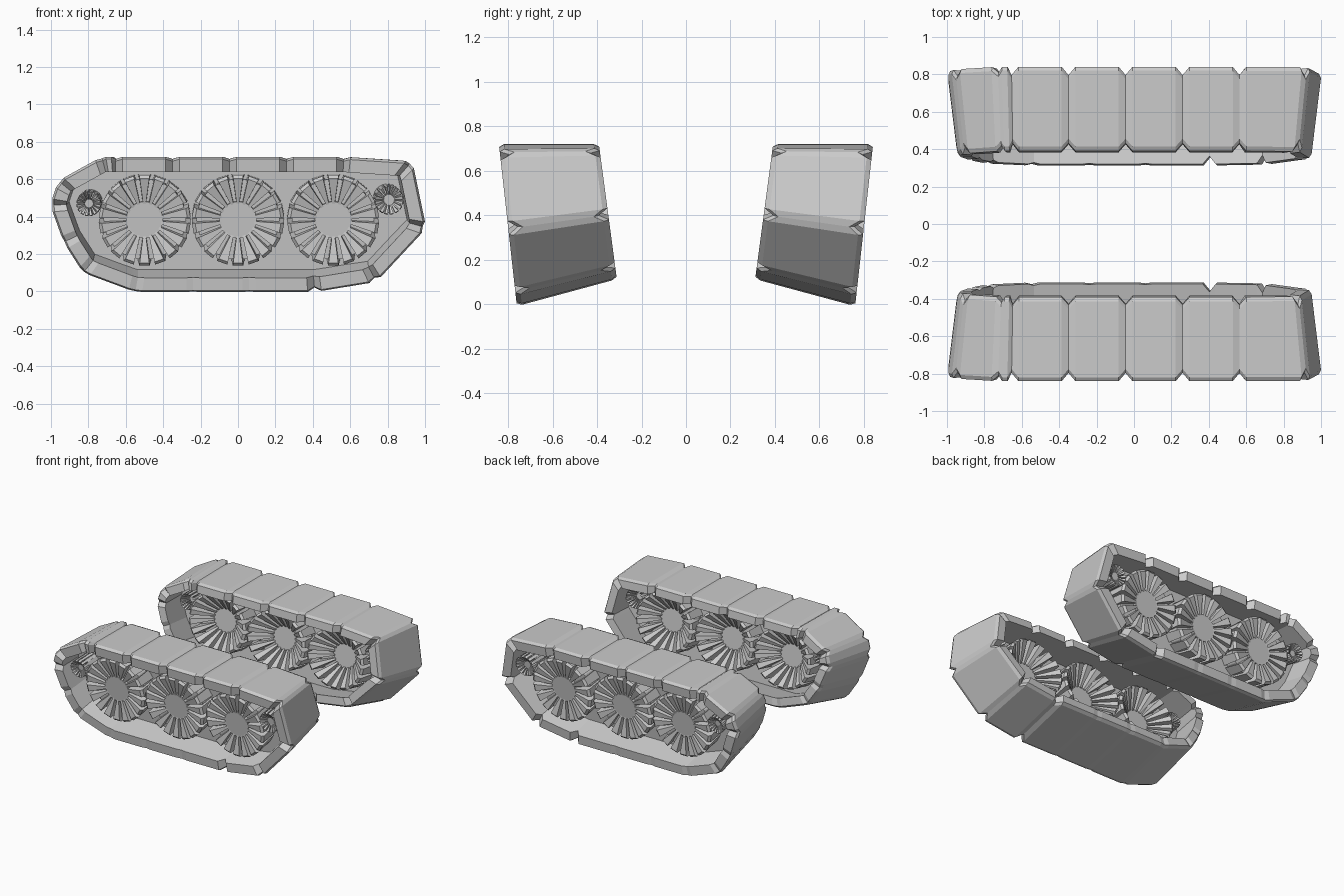
import bpy, bmesh, math
from mathutils import Vector

if "Cube" in bpy.data.objects:
    bpy.data.objects.remove(bpy.data.objects["Cube"])

TOP, WIDTH = 0.72, 0.45


def place(x, h, w):
    """Track space (length, height, across: +0.5 outer, -0.5 inner) to the leaning track."""
    inner, low = 0.5 - w, 1 - h / TOP
    end = max(0.0, (abs(x) - 0.6) / 0.4)
    x -= math.copysign(0.055 * inner * end, x)
    return Vector((x, 0.617 - 0.08 * low + w * WIDTH, h + 0.12 * inner * low))


def loft(bm, rings):
    """Skin equal-length rings of (x, h, w) points and cap both ends."""
    vs = [[bm.verts.new(place(*p)) for p in r] for r in rings]
    n = len(vs[0])
    for a, b in zip(vs, vs[1:]):
        for i in range(n):
            j = (i + 1) % n
            bm.faces.new((a[i], a[j], b[j], b[i]))
    bm.faces.new(vs[0])
    bm.faces.new(vs[-1][::-1])


def finish(bm, name):
    bmesh.ops.recalc_face_normals(bm, faces=bm.faces)
    me = bpy.data.meshes.new(name)
    bm.to_mesh(me)
    bm.free()
    ob = bpy.data.objects.new(name, me)
    bpy.context.collection.objects.link(ob)
    m = ob.modifiers.new("mirror", 'MIRROR')
    m.use_axis = (False, True, False)


# Outer seam points of the belt, clockwise from top left, with notch size at each seam
SEAMS = [(-0.655, 0.72, 1), (-0.35, 0.72, 1), (-0.045, 0.72, 1), (0.26, 0.72, 1),
         (0.565, 0.72, 1), (0.935, 0.695, 1), (1.01, 0.335, 1), (0.74, 0.045, 1),
         (0.41, -0.009, 1), (0.06, -0.009, 0.1), (-0.24, -0.009, 0.1), (-0.55, -0.009, 0.2),
         (-0.83, 0.095, 0.3), (-0.935, 0.26, 0.3), (-1.007, 0.46, 0.6), (-0.965, 0.59, 0.8),
         (-0.73, 0.72, 0.7)]
OUT = [Vector(s[:2]) for s in SEAMS]
N = len(OUT)


def offset(d):
    """Belt outline moved inward by d with mitred corners."""
    res = []
    for i, p in enumerate(OUT):
        a, b = (p - OUT[i - 1]).normalized(), (OUT[(i + 1) % N] - p).normalized()
        na, nb = Vector((a.y, -a.x)), Vector((b.y, -b.x))
        m = (na + nb).normalized()
        res.append(p + m * d / max(0.4, m.dot(na)))
    return res


INN, BEV = offset(0.082), offset(0.013)

# Belt plates with cut corners and shallow seam grooves
bm = bmesh.new()
for i in range(N):
    j = (i + 1) % N
    c = min(0.3, 0.037 / (OUT[j] - OUT[i]).length)
    rings = []
    for t, cut in ((0, SEAMS[i][2]), (c, 0), (1 - c, 0), (1, SEAMS[j][2])):
        hw = 0.5 - 0.095 * cut
        o, n, b = (l[i].lerp(l[j], t) for l in (OUT, INN, BEV))
        o, b = o.lerp(n, 0.16 * cut), b.lerp(n, 0.16 * cut)
        rings.append([(*n, -hw), (*b, -hw), (*o, -hw + 0.05), (*o, hw - 0.05), (*b, hw), (*n, hw)])
    loft(bm, rings)
finish(bm, "track_plates")

# Flat web closing the middle of the loop
bm = bmesh.new()
loft(bm, [[(*p, w) for p in offset(0.07)] for w in (0.04, 0.1)])
finish(bm, "centre_web")


def wheel(name, x, h, r, count, hub, deep):
    bm = bmesh.new()

    def ring(rad, w, n=count):
        return [(x + rad * math.cos(2 * math.pi * k / n), h + rad * math.sin(2 * math.pi * k / n), w)
                for k in range(n)]
    # core and hub: shallow dish outside, deep dish inside
    loft(bm, [ring(r * 0.9, 0.0), ring(r * 0.9, 0.31)])
    loft(bm, [ring(hub, -0.03), ring(hub, 0.37)])
    # wedge blades fanning outward, standing proud toward the rim
    outside = ((hub * 0.9, 0.28, 0.37, 0.30), (r * 0.93, 0.0, 0.44, 0.40), (r, 0.02, 0.41, 0.42))
    inside = ((hub * 0.9, 0.03, -0.04, 0.26), (r * 0.93, 0.03, -deep, 0.36), (r, 0.03, -deep + 0.03, 0.40))
    for prof in (outside, inside):
        for k in range(count):
            a = 2 * math.pi * (k + 0.5) / count
            rings = []
            for rad, w0, w1, f in prof:
                d = f * 2 * math.pi / count
                quad = [(a - d, w0), (a + d, w0), (a + d * 0.8, w1), (a - d * 0.8, w1)]
                rings.append([(x + rad * math.cos(q), h + rad * math.sin(q), w) for q, w in quad])
            loft(bm, rings)
    finish(bm, name)


# Three road wheels and two small end rollers
for i, x in enumerate((-0.50, 0.0, 0.51)):
    wheel(f"road_wheel_{i + 1}", x, 0.375, 0.247, 18, 0.10, 0.30)
wheel("rear_roller", -0.80, 0.465, 0.068, 16, 0.025, 0.2)
wheel("front_roller", 0.81, 0.485, 0.08, 16, 0.03, 0.2)
